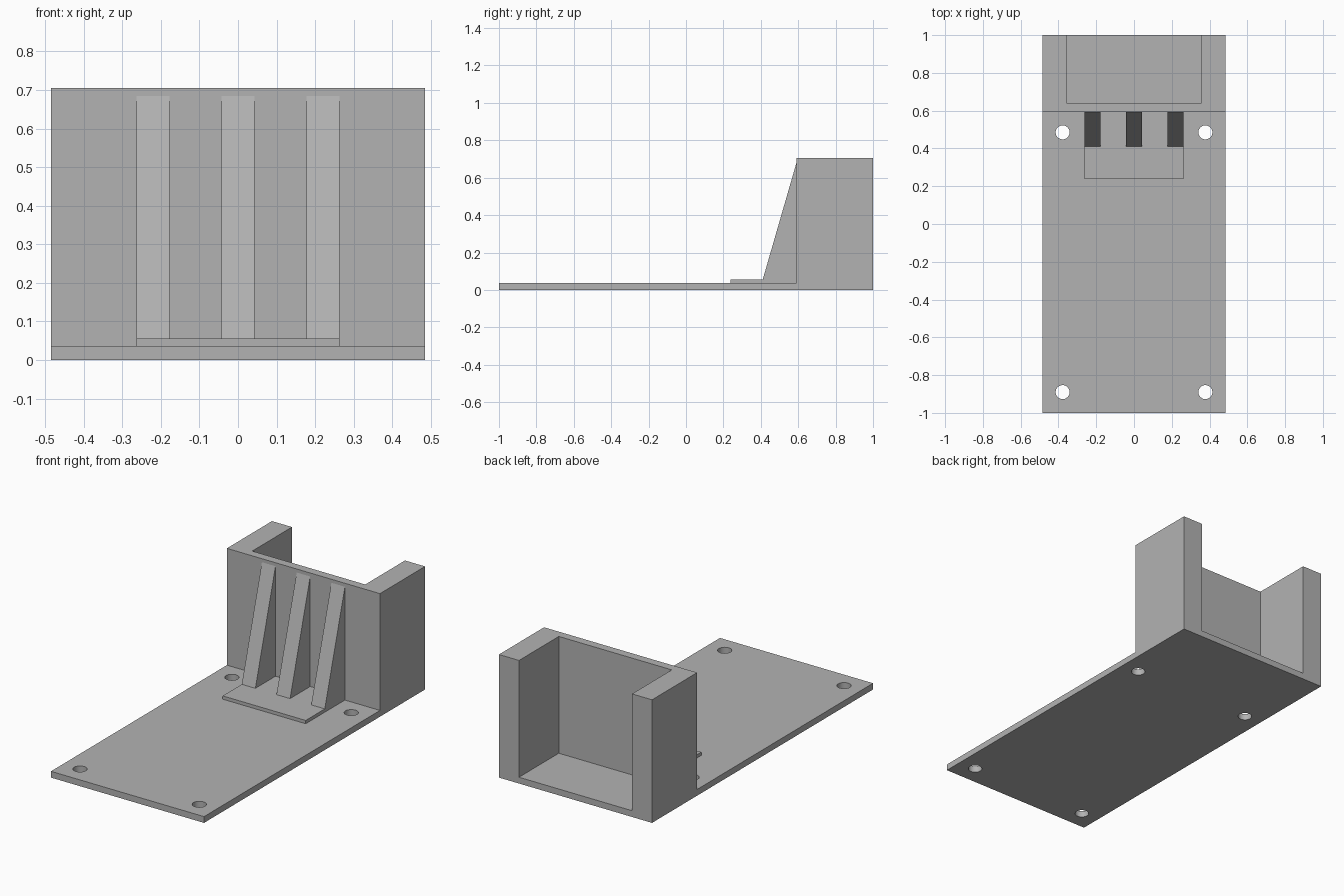
import bpy
import bmesh
from mathutils import Matrix, Vector

default = bpy.data.objects.get("Cube")
if default:
    bpy.data.objects.remove(default, do_unlink=True)

HALF_WIDTH = 0.485
PLATE = 0.036      # plate thickness
PAD_TOP = 0.055
HEIGHT = 0.705
WALL_Y = 0.592     # outer face of the upright wall

grey = bpy.data.materials.new("plain grey")
grey.use_nodes = True
grey.diffuse_color = (0.45, 0.45, 0.45, 1)
grey.node_tree.nodes["Principled BSDF"].inputs["Base Color"].default_value = grey.diffuse_color


def finish(name, bm):
    bmesh.ops.recalc_face_normals(bm, faces=bm.faces)
    mesh = bpy.data.meshes.new(name)
    bm.to_mesh(mesh)
    bm.free()
    mesh.materials.append(grey)
    obj = bpy.data.objects.new(name, mesh)
    bpy.context.collection.objects.link(obj)
    return obj


def side_prism(name, profile, x0, x1):
    """Extrude a (y, z) outline from x0 to x1."""
    bm = bmesh.new()
    face = bm.faces.new([bm.verts.new((x0, y, z)) for y, z in profile])
    grown = bmesh.ops.extrude_face_region(bm, geom=[face])["geom"]
    verts = [v for v in grown if isinstance(v, bmesh.types.BMVert)]
    bmesh.ops.translate(bm, verts=verts, vec=Vector((x1 - x0, 0, 0)))
    return finish(name, bm)


def cut(target, cutter):
    cutter.hide_render = True
    mod = target.modifiers.new("cut", 'BOOLEAN')
    mod.operation = 'DIFFERENCE'
    mod.solver = 'EXACT'
    mod.object = cutter
    bpy.ops.object.select_all(action='DESELECT')
    bpy.context.view_layer.objects.active = target
    target.select_set(True)
    bpy.ops.object.modifier_apply(modifier=mod.name)
    bpy.data.objects.remove(cutter, do_unlink=True)


# Base plate and upright block in one piece
body = side_prism("mounting_bracket", [
    (-1, 0), (1, 0), (1, HEIGHT), (WALL_Y, HEIGHT), (WALL_Y, PLATE), (-1, PLATE)],
    -HALF_WIDTH, HALF_WIDTH)

# Pocket open at the top and back
pocket = side_prism("pocket_cutter", [
    (0.64, PLATE), (1.2, PLATE), (1.2, 1), (0.64, 1)], -0.358, 0.358)
cut(body, pocket)

# Four screw holes through the plate
holes = bmesh.new()
for x in (-0.378, 0.378):
    for y in (-0.89, 0.485):
        bmesh.ops.create_cone(holes, cap_ends=True, segments=40, radius1=0.037,
                              radius2=0.037, depth=0.2,
                              matrix=Matrix.Translation((x, y, 0)))
cut(body, finish("hole_cutter", holes))
bpy.ops.object.shade_smooth_by_angle()

# Raised pad under the ribs
side_prism("rib_pad", [
    (0.237, PLATE), (WALL_Y, PLATE), (WALL_Y, PAD_TOP), (0.237, PAD_TOP)],
    -0.263, 0.263)

# Three sloping support ribs
for name, x in (("right_rib", -0.22), ("middle_rib", 0), ("left_rib", 0.22)):
    side_prism(name, [(0.41, PAD_TOP), (WALL_Y, PAD_TOP), (WALL_Y, 0.685)],
               x - 0.043, x + 0.043)
